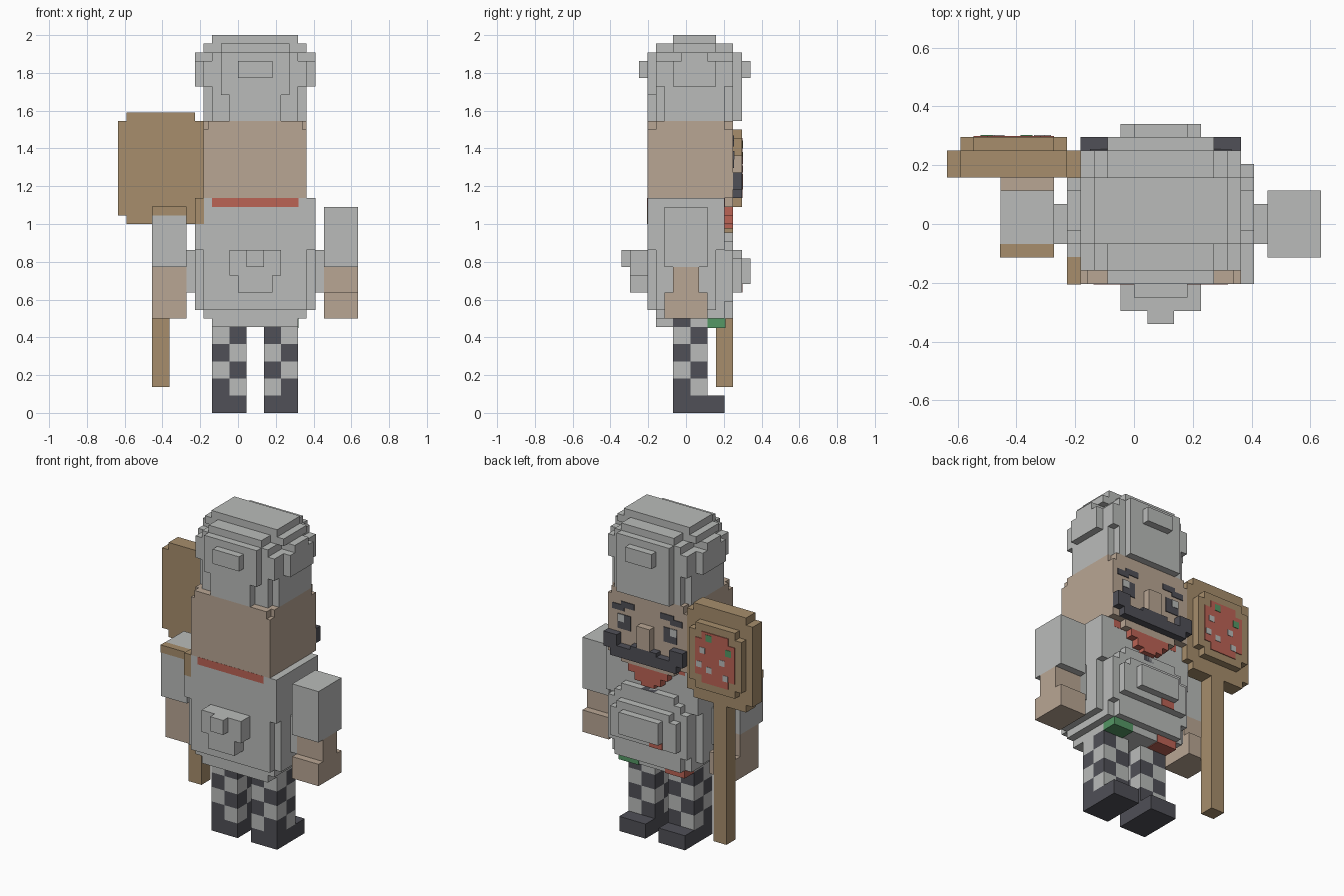
import bpy
import bmesh
from mathutils import Matrix, Vector

if "Cube" in bpy.data.objects:
    bpy.data.objects.remove(bpy.data.objects["Cube"], do_unlink=True)

U = 2 / 44    # edge length of one block
MID = 2       # x of the body's mirror plane, in blocks


def material(name, rgb):
    m = bpy.data.materials.new(name)
    m.use_nodes = True
    m.diffuse_color = (*rgb, 1)
    m.node_tree.nodes["Principled BSDF"].inputs["Base Color"].default_value = (*rgb, 1)
    return m


WHITE = material("cloth white", (0.49, 0.5, 0.49))
SKIN = material("skin", (0.485, 0.38, 0.295))
DARK = material("charcoal", (0.08, 0.08, 0.095))
WOOD = material("wood", (0.385, 0.27, 0.15))
RED = material("tomato red", (0.5, 0.125, 0.09))
GREEN = material("basil green", (0.09, 0.31, 0.13))


def blocks(name, mat, *boxes, grow=0.0):
    """One object from boxes given as (x0, x1, y0, y1, z0, z1) in blocks."""
    bm = bmesh.new()
    for x0, x1, y0, y1, z0, z1 in boxes:
        size = Vector((x1 - x0 + grow, y1 - y0 + grow, z1 - z0 + grow)) * U
        centre = Vector((x0 + x1, y0 + y1, z0 + z1)) * U / 2
        bmesh.ops.create_cube(bm, size=1, matrix=Matrix.Translation(centre) @ Matrix.Diagonal((*size, 1)))
    mesh = bpy.data.meshes.new(name)
    bm.to_mesh(mesh)
    bm.free()
    mesh.materials.append(mat)
    ob = bpy.data.objects.new(name, mesh)
    bpy.context.collection.objects.link(ob)
    return ob


def flip(b):
    return (2 * MID - b[1], 2 * MID - b[0], *b[2:])


def both(*boxes):
    return [*boxes, *map(flip, boxes)]


def mid(half, *rest):
    """Box centred on the body's mirror plane."""
    return (MID - half, MID + half, *rest)


# Checked trousers and shoes
light, dark = [], []
for i in range(2):
    for j in range(2):
        for k in range(5):
            cell = (5 + 2 * i, 7 + 2 * i, 2 * j - 1.5, 2 * j + 0.5, 2 * k + 2, 2 * k + 4)
            cell = (cell[0] - 2, cell[1] - 2, *cell[2:])
            (light if (i + j + k) % 2 == 0 else dark).append(cell)
blocks("trouser_light_checks", WHITE, *both(*light))
blocks("trouser_dark_checks", DARK, *both(*dark))
blocks("shoes", DARK, *both((3, 7, -1.5, 4.5, 0, 2)))

# Jacket body
blocks("jacket", WHITE,
       mid(7, -3.5, 3.5, 12, 25), mid(6, -4.5, 4.5, 12, 25), mid(7, -4.5, 4.5, 19, 25),
       mid(6, -3.5, 4.5, 11, 12), mid(5, -3.5, 4.5, 10, 11), mid(8, -1.5, 1.5, 14, 19))
blocks("belly", WHITE,
       mid(6, 4.5, 5.5, 13, 19), mid(5, 4.5, 5.5, 11, 20), mid(4, 4.5, 5.5, 11, 21),
       mid(5, 5.5, 6.5, 14, 18), mid(4, 5.5, 6.5, 14, 19), mid(3, 6.5, 7.5, 15, 18))
blocks("apron_bow", WHITE,
       mid(3, -6.5, -4.5, 16, 19), mid(2, -6.5, -4.5, 14, 17), mid(1, -7.5, -6.5, 17, 19))
blocks("buttons", DARK, mid(1, 4.5, 5.5, 20.2, 21))

# Neckerchief
blocks("collar", RED, mid(5, -4.5, 4.5, 24, 25), grow=0.04)
blocks("neckerchief", RED, mid(3, 4.5, 5.5, 23, 24), mid(2, 4.5, 5.5, 22, 23), mid(1, 4.5, 5.5, 21.5, 22))
blocks("neck", SKIN, mid(4, 4.5, 5.5, 24, 25))

# Food stains
blocks("sauce_stains", RED, (0, 1, 6.5, 6.6, 14, 16), (-1, 0, 6.5, 6.6, 14, 15),
       (-3, 0, 2.6, 4.6, 9.9, 11))
blocks("herb_stain", GREEN, (4, 7.05, 2.5, 4.6, 9.9, 11))

# Arms
blocks("left_sleeve", WHITE, (10, 14, -2.5, 2.5, 17, 24))
blocks("left_hand", SKIN, (10, 14, -1.5, 1.5, 14, 17), (10, 14, -2.5, 2.5, 11, 14))
blocks("right_sleeve", WHITE, (-10, -6, -2.5, 2.5, 17, 24))
blocks("right_hand", SKIN, (-10, -6, -1.5, 2.5, 14, 17), (-10, -6, -1.5, 3.5, 11, 14))
blocks("wooden_trim", WOOD, (-10, -6, -2.5, -1.5, 23, 24), (-5, -4, -4.5, -2.5, 22, 25), grow=0.04)

# Head and face
blocks("head", SKIN, mid(6, -4.5, 5.5, 25, 33), mid(6, -3.5, 4.5, 33, 34), mid(5.5, -4.5, 5.5, 33, 34))
blocks("nose", SKIN, mid(1, 5.5, 6.5, 27, 30))
blocks("moustache", DARK, mid(5, 5.5, 6.5, 25, 26.5), mid(2, 5.5, 6.5, 26, 27), *both((6, 8, 5.5, 6.5, 26, 28)))
blocks("eyebrows", DARK, *both((4, 6, 5.5, 5.6, 31.5, 32.3), (5.5, 7.3, 5.5, 5.6, 31, 31.8)))
blocks("eyes", DARK, *both((4.5, 6.5, 5.5, 5.6, 28.5, 30.5)))
blocks("eye_glints", WHITE, *both((5.5, 6.5, 5.5, 5.65, 29.5, 30.5)))

# Tall hat with a puffed crown
blocks("hat_band", WHITE,
       mid(6, -2.5, 4.5, 34, 38), mid(5, -3.5, 5.5, 34, 38),
       mid(4, -3.5, 6.5, 34, 38), mid(3, -4.5, 5.5, 34, 37))
blocks("hat_crown", WHITE,
       mid(6, -3.5, 5.5, 38, 41), mid(5, -3.5, 5.5, 38, 42), mid(4, -4.5, 6.5, 37, 42),
       mid(7, -1.5, 3.5, 38, 41), mid(7, -0.5, 2.5, 38, 42),
       mid(2, -5.5, 7.5, 39, 41),
       mid(6, -1.5, 3.5, 42, 43), mid(4, -3.5, 5.5, 42, 43), mid(5, -1.5, 3.5, 43, 44))

# Serving paddle and pizza
blocks("paddle", WOOD, (-13, -5, 3.5, 5.5, 22, 35), (-14, -4, 3.5, 5.5, 23, 34),
       (-12, -6, 5.5, 6.5, 24, 33), (-13, -5, 5.5, 6.5, 25, 32))
blocks("paddle_handle", WOOD, (-10, -8, 3.5, 5.5, 3, 22))
blocks("pizza_sauce", RED, (-12, -6, 6.5, 6.6, 26, 31), (-11, -7, 6.5, 6.6, 25, 32))
blocks("pizza_cheese", WHITE,
       *[(x, x + 0.8, 6.5, 6.65, z, z + 0.8) for x, z in ((-7.5, 29), (-10.5, 28), (-8.5, 26.5), (-11, 26), (-7, 27))])
blocks("pizza_herbs", GREEN, *[(x, x + 0.9, 6.5, 6.65, z, z + 0.9) for x, z in ((-8.5, 30.8), (-11.5, 29.5))])
